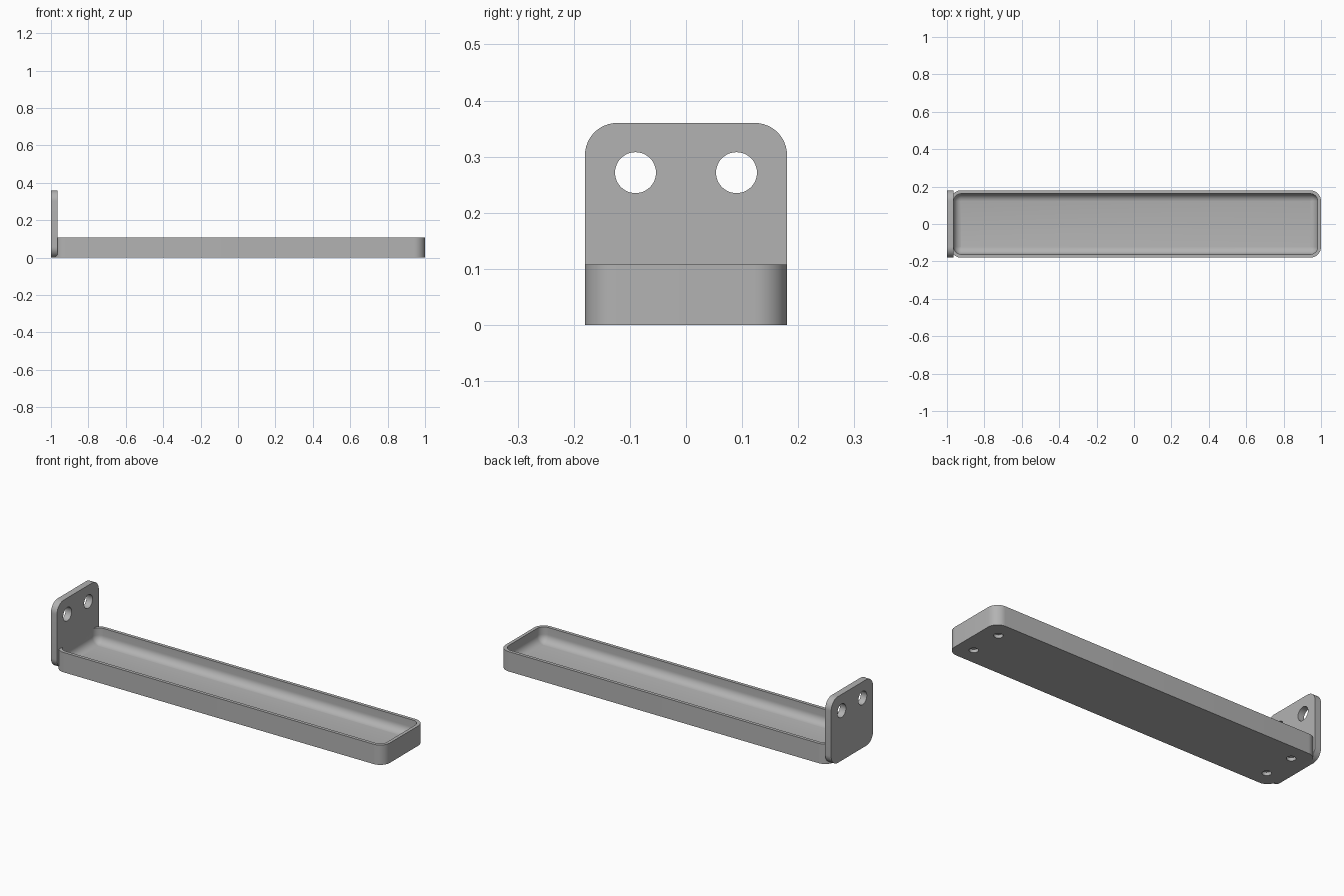
import bpy, bmesh
from math import sin, cos, pi, radians
from mathutils import Matrix, Vector

old = bpy.data.objects.get("Cube")
if old:
    bpy.data.objects.remove(old)

# Single matte grey
grey = bpy.data.materials.new("plain grey")
grey.use_nodes = True
GREY = (0.45, 0.45, 0.45, 1)
grey.diffuse_color = GREY
grey.node_tree.nodes["Principled BSDF"].inputs["Base Color"].default_value = GREY

WIDTH, WALL, TRAY_HEIGHT, FLOOR = 0.36, 0.018, 0.108, 0.027
TRAY_LEFT, PLATE_THICK = -0.982, 0.036
HOLE_Y = 0.09


def rounded_rect(w, h, r, steps=12):
    """Outline of a centred rounded rectangle, counter-clockwise."""
    points = []
    for q, (sx, sy) in enumerate([(1, 1), (-1, 1), (-1, -1), (1, -1)]):
        for i in range(steps + 1):
            a = (q + i / steps) * pi / 2
            points.append((sx * (w / 2 - r) + r * cos(a),
                           sy * (h / 2 - r) + r * sin(a)))
    return points


def loft(name, sections, matrix):
    """Skin a stack of (outline, height) sections and cap both ends."""
    bm = bmesh.new()
    rings = [[bm.verts.new((x, y, z)) for x, y in outline] for outline, z in sections]
    for low, high in zip(rings, rings[1:]):
        for i in range(len(low)):
            j = (i + 1) % len(low)
            bm.faces.new((low[i], low[j], high[j], high[i]))
    bm.faces.new(rings[0][::-1])
    bm.faces.new(rings[-1])
    bmesh.ops.recalc_face_normals(bm, faces=bm.faces)
    bm.transform(matrix)
    mesh = bpy.data.meshes.new(name)
    bm.to_mesh(mesh)
    bm.free()
    mesh.materials.append(grey)
    obj = bpy.data.objects.new(name, mesh)
    bpy.context.collection.objects.link(obj)
    return obj


def drill(obj, centre, radius, depth, axis):
    """Cut a round hole centred on a point, along an axis."""
    bpy.ops.mesh.primitive_cylinder_add(
        vertices=48, radius=radius, depth=depth, location=centre,
        rotation=Vector(axis).to_track_quat("Z", "Y").to_euler())
    cutter = bpy.context.object
    cutter.hide_render = True
    cutter.data.materials.append(grey)
    cut = obj.modifiers.new("hole", "BOOLEAN")
    cut.operation, cut.solver, cut.object = "DIFFERENCE", "EXACT", cutter
    bpy.context.view_layer.objects.active = obj
    bpy.ops.object.modifier_apply(modifier=cut.name)
    bpy.data.objects.remove(cutter)


def smooth(obj):
    bpy.ops.object.select_all(action="DESELECT")
    obj.select_set(True)
    bpy.context.view_layer.objects.active = obj
    bpy.ops.object.shade_smooth_by_angle(angle=radians(35))


# Tray: outer wall, flat rim, then a cavity with a filleted floor
length = 1 - TRAY_LEFT
corner, fillet = 0.058, 0.042


def inset(d):
    return rounded_rect(length - 2 * d, WIDTH - 2 * d, max(corner - d, 0.001))


sections = [(inset(0), 0), (inset(0), TRAY_HEIGHT), (inset(WALL), TRAY_HEIGHT)]
for i in range(11):
    a = i / 10 * pi / 2
    d = min(WALL + fillet * (1 - cos(a)), corner - 0.002)
    sections.append((inset(d), FLOOR + fillet * (1 - sin(a))))
tray = loft("tray", sections, Matrix.Translation(((1 + TRAY_LEFT) / 2, 0, 0)))

# Blind sockets under the tray, near both ends
for x in (TRAY_LEFT + 0.09, 1 - 0.09):
    for side in (-1, 1):
        drill(tray, (x, side * HOLE_Y, 0), 0.0225, 0.036, (0, 0, 1))
smooth(tray)

# Upright mounting plate at the end, with two through holes
outline = rounded_rect(WIDTH, WIDTH, 0.057)
stand_up = Matrix(((0, 0, 1, -1), (1, 0, 0, 0), (0, 1, 0, WIDTH / 2), (0, 0, 0, 1)))
plate = loft("mounting_plate", [(outline, 0), (outline, PLATE_THICK)], stand_up)
for side in (-1, 1):
    drill(plate, (-1 + PLATE_THICK / 2, side * HOLE_Y, 0.2715), 0.0365, 0.1, (1, 0, 0))
smooth(plate)
